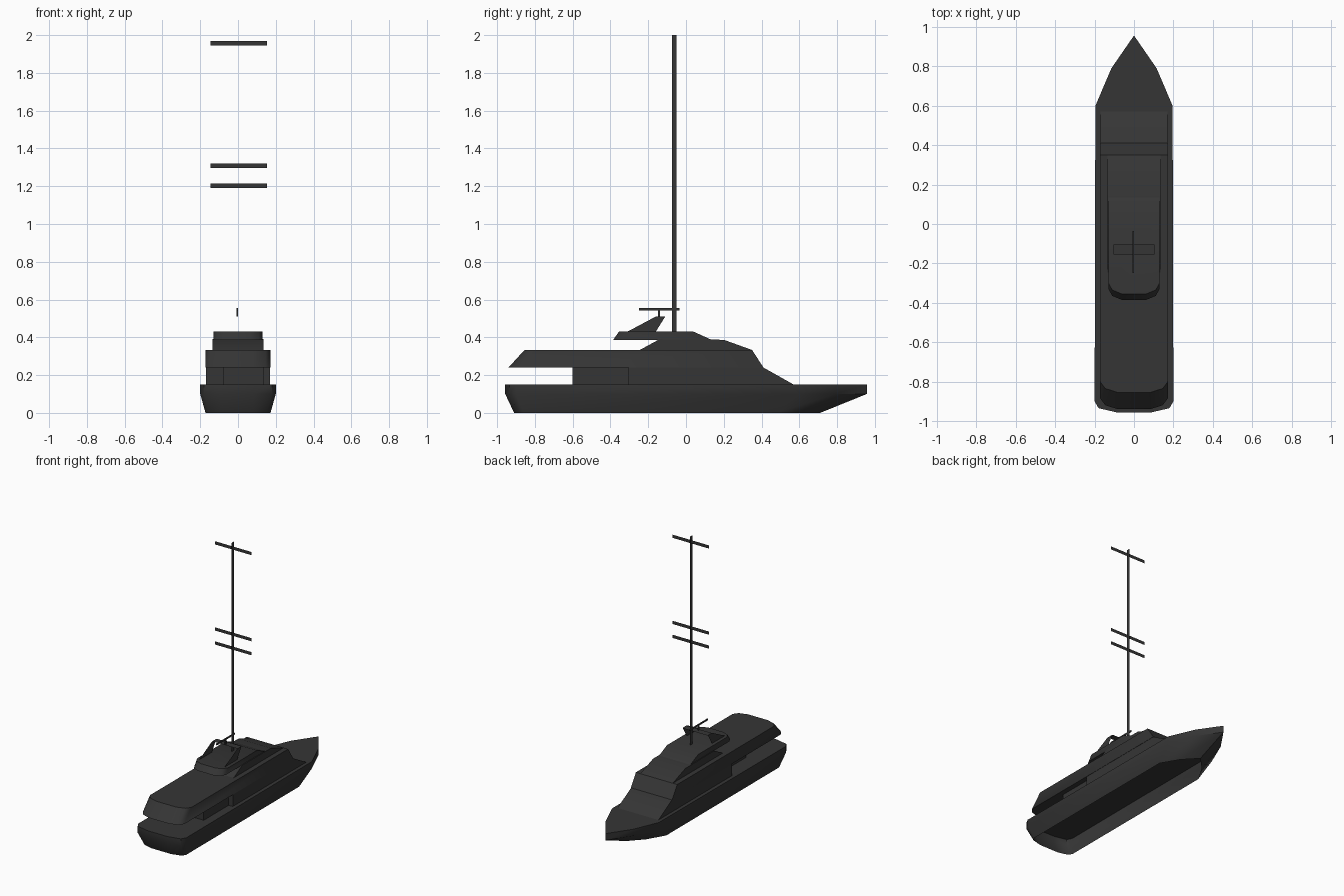
import bpy
from math import radians

if "Cube" in bpy.data.objects:
    bpy.data.objects.remove(bpy.data.objects["Cube"], do_unlink=True)

paint = bpy.data.materials.new("charcoal")
paint.use_nodes = True
paint.diffuse_color = (0.036, 0.036, 0.036, 1)
paint.node_tree.nodes["Principled BSDF"].inputs["Base Color"].default_value = (0.036, 0.036, 0.036, 1)


def make(name, verts, faces):
    mesh = bpy.data.meshes.new(name)
    mesh.from_pydata(verts, [], faces)
    mesh.materials.append(paint)
    mesh.shade_smooth()
    mesh.set_sharp_from_angle(angle=radians(45))
    obj = bpy.data.objects.new(name, mesh)
    bpy.context.collection.objects.link(obj)
    return obj


def loft(name, rings, open_bottom=False):
    """Skin closed rings of equal length and cap the ends."""
    n = len(rings[0])
    faces = [] if open_bottom else [tuple(reversed(range(n)))]
    for r in range(len(rings) - 1):
        for i in range(n):
            j = (i + 1) % n
            faces.append((r * n + i, r * n + j, (r + 1) * n + j, (r + 1) * n + i))
    faces.append(tuple(range((len(rings) - 1) * n, len(rings) * n)))
    return make(name, [p for ring in rings for p in ring], faces)


def mirrored(half, z):
    """Counter-clockwise outline from left-hand points, stern to bow."""
    other = [(-x, y, z) for x, y in reversed(half) if x > 0]
    return [(x, y, z) for x, y in half] + other


def deck(width, stern, bow, z):
    """Deck outline with a rounded stern and square bow."""
    return mirrored([(width * 0.48, stern), (width * 0.85, stern + 0.02),
                     (width, stern + 0.055), (width, bow)], z)


def prism(name, x0, x1, profile):
    """Side profile of (y, z) points extruded across the boat."""
    return loft(name, [[(x, y, z) for y, z in profile] for x in (x0, x1)])


def plate(name, points):
    return make(name, points, [tuple(range(len(points)))])


def side_plate(name, x, profile):
    return plate(name, [(x, y, z) for y, z in profile])


# Hull shell, open underneath, with flared sides and raked bow
bottom = [(0.08, -0.91), (0.155, -0.89), (0.172, -0.86), (0.172, 0.48), (0.095, 0.61), (0, 0.71)]
rim = [(0.085, -0.957), (0.18, -0.935), (0.2, -0.9), (0.196, 0.6), (0.115, 0.79), (0, 0.957)]
loft("hull", [mirrored(bottom, 0), mirrored(rim, 0.1), mirrored(rim, 0.15)], open_bottom=True)

# Cabins and overhanging decks
prism("main_cabin", -0.17, 0.17, [(-0.305, 0.15), (0.57, 0.15), (0.41, 0.24), (-0.305, 0.24)])
prism("aft_cabin", -0.08, 0.135, [(-0.6, 0.15), (-0.3, 0.15), (-0.3, 0.24), (-0.6, 0.24)])
loft("upper_deck", [deck(0.172, -0.94, 0.41, 0.24), deck(0.172, -0.855, 0.35, 0.333)])
prism("bridge", -0.135, 0.135, [(-0.245, 0.333), (0.35, 0.333), (0.2, 0.387), (-0.14, 0.39)])
loft("bridge_roof", [deck(0.13, -0.385, 0.135, 0.387), deck(0.13, -0.355, 0.04, 0.43)])

# Radar arch of thin plates
for side, x in (("left", 0.105), ("right", -0.105)):
    side_plate(side + "_arch_leg", x, [(-0.31, 0.43), (-0.16, 0.43), (-0.11, 0.51), (-0.16, 0.51)])
plate("arch_top", [(x, y, 0.51) for x, y in
                   ((-0.105, -0.155), (0.105, -0.155), (0.105, -0.105), (-0.105, -0.105))])

# Radar post and scanner bar
prism("radar_post", -0.009, 0.001, [(-0.148, 0.51), (-0.138, 0.51), (-0.138, 0.548), (-0.148, 0.548)])
prism("radar_bar", -0.007, -0.001, [(-0.25, 0.543), (-0.035, 0.543), (-0.035, 0.555), (-0.25, 0.555)])

# Flat mast and its cross arms
side_plate("mast", 0, [(-0.075, 0.43), (-0.049, 0.43), (-0.049, 2), (-0.075, 2)])
for i, z in enumerate((1.203, 1.308, 1.956)):
    plate(f"cross_arm_{i + 1}", [(-0.146, -0.062, z - 0.012), (0.154, -0.062, z - 0.012),
                                 (0.154, -0.062, z + 0.012), (-0.146, -0.062, z + 0.012)])
